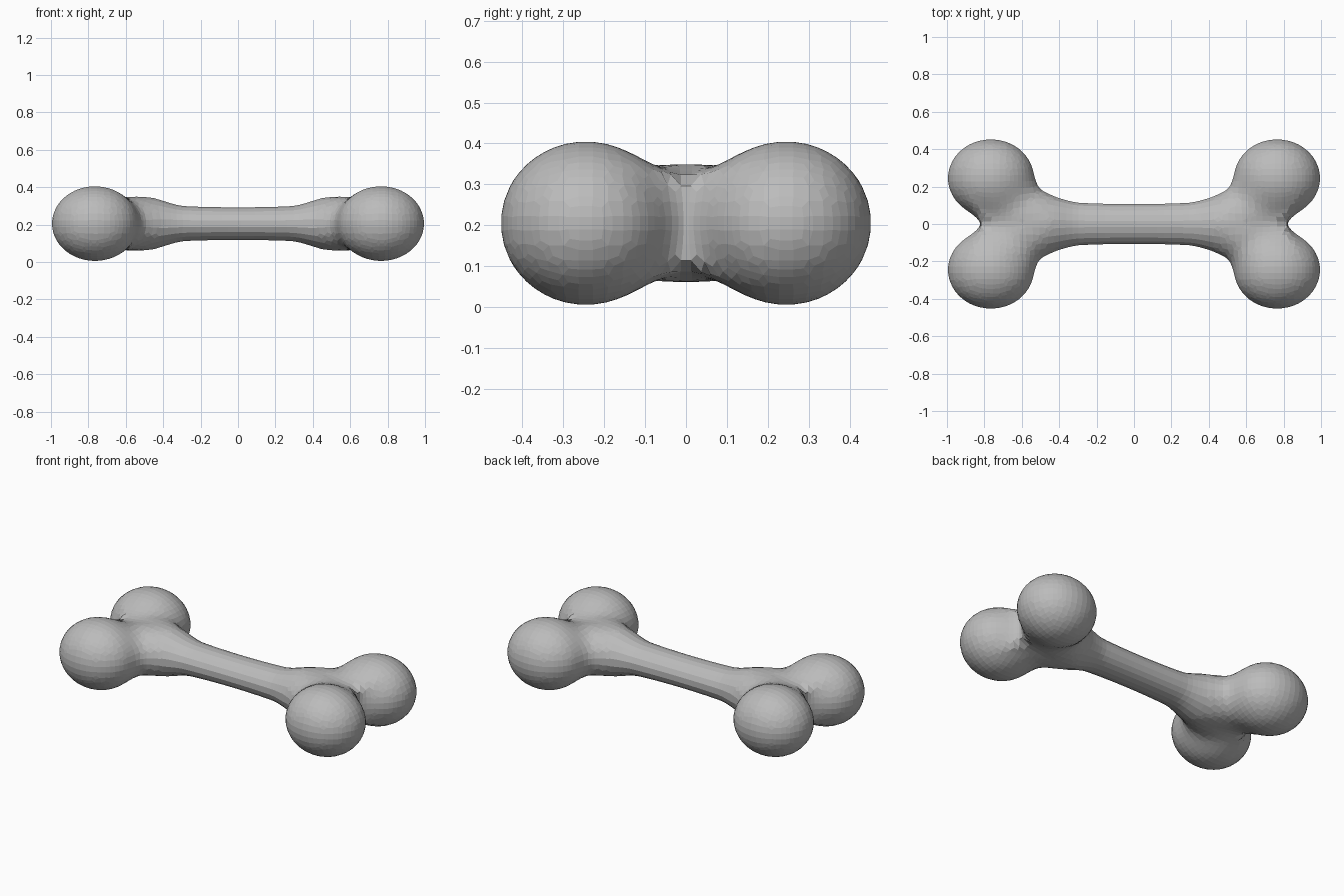
import bpy, bmesh
from math import sqrt
from mathutils import Vector, Matrix

if "Cube" in bpy.data.objects:
    bpy.data.objects.remove(bpy.data.objects["Cube"])

MID_Z = 0.205
KNOB = Vector((0.765, 0.245, 0))
KNOB_R = Vector((0.23, 0.208, 0.2))


def smooth_min(a, b, k):
    h = max(k - abs(a - b), 0) / k
    return min(a, b) - h * h * k / 4


def bone_field(p):
    """Signed distance: flared shaft, diagonal arms and egg-shaped knobs, blended."""
    q = Vector((abs(p.x), abs(p.y), p.z))
    # oval shaft, flaring toward the ends and cut flat in the notch
    t = min(q.x / 0.6, 1)
    a, b = 0.108 + 0.03 * t ** 2, 0.088 + 0.026 * t ** 2
    shaft = max((sqrt((q.y / a) ** 2 + (q.z / b) ** 2) - 1) * b, q.x - 0.815)
    # arm from the shaft to the knob
    start = Vector((0.5, 0, 0))
    axis = KNOB - start
    s = max(0, min(1, (q - start).dot(axis) / axis.length_squared))
    arm = (q - start - axis * s).length - 0.11
    # knob
    d = q - KNOB
    e = Vector(d[i] / KNOB_R[i] for i in range(3))
    g = Vector(d[i] / KNOB_R[i] ** 2 for i in range(3))
    knob = e.length * (e.length - 1) / max(g.length, 1e-6)
    return smooth_min(smooth_min(shaft, arm, 0.14), knob, 0.07)


def project(p):
    """Move a point onto the bone surface."""
    for _ in range(4):
        h = 0.002
        f = bone_field(p)
        grad = Vector([(bone_field(p + o) - bone_field(p - o)) / (2 * h)
                       for o in (Vector((h, 0, 0)), Vector((0, h, 0)), Vector((0, 0, h)))])
        if grad.length_squared < 0.05:
            break
        step = -grad * f / grad.length_squared
        p = p + step * min(1, 0.03 / max(step.length, 1e-9))
    return p


# rough blocking: four knobs, four arms and a shaft, fused by voxel remesh
bm = bmesh.new()
bmesh.ops.create_cube(bm, size=1, matrix=Matrix.Diagonal((1.6, 0.2, 0.17, 1)))
for sx in (-1, 1):
    for sy in (-1, 1):
        centre = Vector((KNOB.x * sx, KNOB.y * sy, 0))
        bmesh.ops.create_uvsphere(bm, u_segments=24, v_segments=16, radius=1,
                                  matrix=Matrix.Translation(centre) @ Matrix.Diagonal((*KNOB_R, 1)))
        for i in range(5):
            c = Vector((0.5 * sx, 0, 0)).lerp(centre, i / 5)
            bmesh.ops.create_uvsphere(bm, u_segments=16, v_segments=12, radius=0.12,
                                      matrix=Matrix.Translation(c))
rough = bpy.data.meshes.new("rough")
bm.to_mesh(rough)
bm.free()
bone = bpy.data.objects.new("bone", rough)
bpy.context.collection.objects.link(bone)
mod = bone.modifiers.new("fuse", 'REMESH')
mod.mode = 'VOXEL'
mod.voxel_size = 0.035
fused = bpy.data.meshes.new_from_object(bone.evaluated_get(bpy.context.evaluated_depsgraph_get()))
bone.modifiers.clear()

# relax and settle the mesh onto the blended surface
bm = bmesh.new()
bm.from_mesh(fused)
for _ in range(5):
    bmesh.ops.smooth_vert(bm, verts=bm.verts, factor=0.5,
                          use_axis_x=True, use_axis_y=True, use_axis_z=True)
    for v in bm.verts:
        v.co = project(v.co)
bmesh.ops.translate(bm, verts=bm.verts, vec=(0, 0, MID_Z))
bm.to_mesh(fused)
bm.free()
bone.data = fused

mat = bpy.data.materials.new("plain grey")
mat.diffuse_color = (0.5, 0.5, 0.5, 1)
mat.use_nodes = True
mat.node_tree.nodes["Principled BSDF"].inputs["Base Color"].default_value = mat.diffuse_color
fused.materials.clear()
fused.materials.append(mat)
for p in fused.polygons:
    p.use_smooth = False
